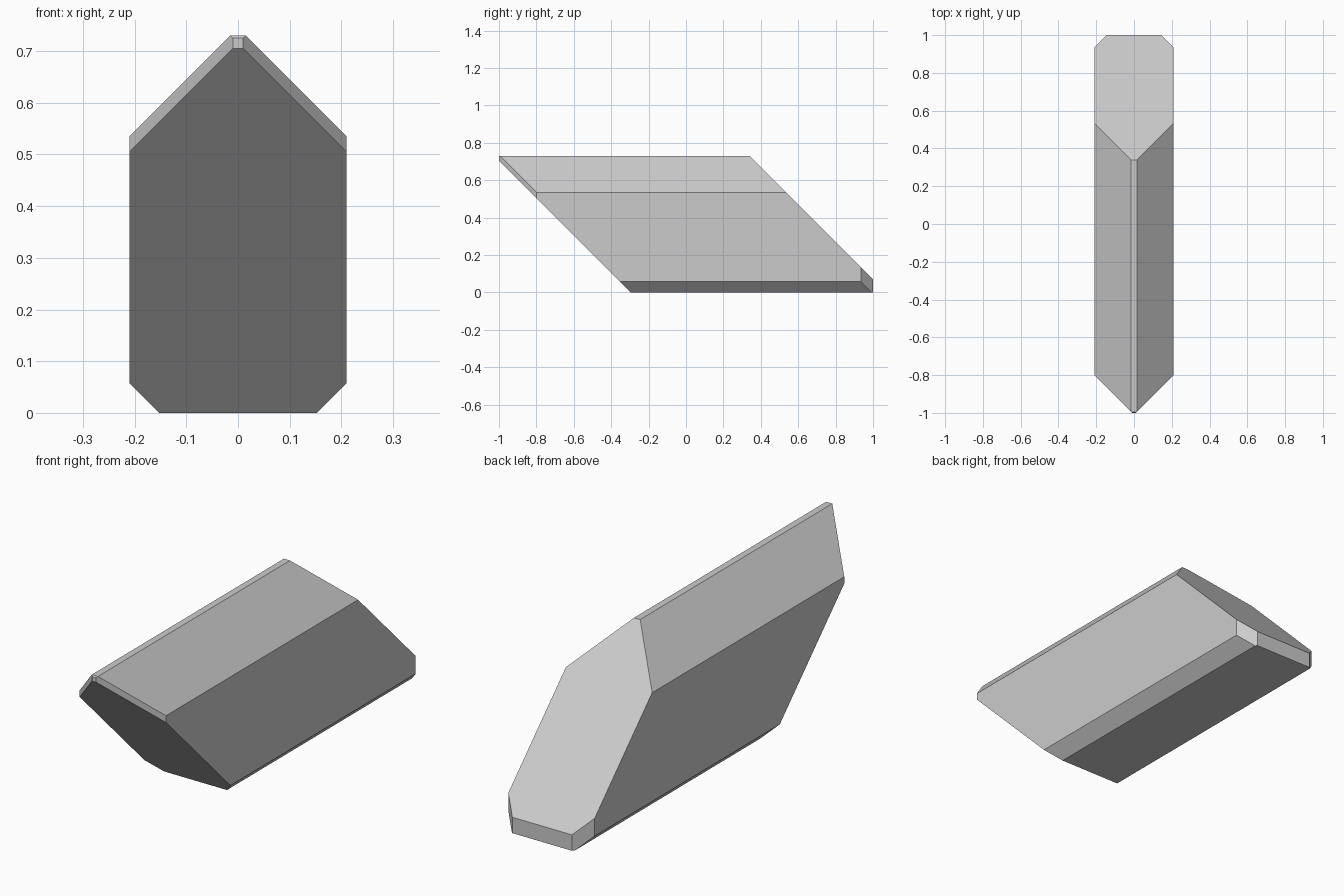
import bpy, bmesh
from mathutils import Vector, Matrix

if "Cube" in bpy.data.objects:
    bpy.data.objects.remove(bpy.data.objects["Cube"])


def cut(bm, normal, d):
    """Slice off everything beyond normal . p = d and cap the opening."""
    n = Vector(normal)
    res = bmesh.ops.bisect_plane(
        bm, geom=bm.verts[:] + bm.edges[:] + bm.faces[:], dist=1e-6,
        plane_co=n * (d / n.length_squared), plane_no=n, clear_outer=True)
    edges = [e for e in res["geom_cut"] if isinstance(e, bmesh.types.BMEdge) and e.is_boundary]
    if edges:
        bmesh.ops.contextual_create(bm, geom=edges)


# Block giving the side, bottom, top, front and back faces
bm = bmesh.new()
bmesh.ops.create_cube(bm, size=1, matrix=Matrix.Translation((0, 0, 0.365)) @ Matrix.Diagonal((0.42, 2, 0.73, 1)))

# Long sloped ends
cut(bm, (0, 1, 1), 1.07)
cut(bm, (0, -1, -1), 0.295)

# Mirrored 45 degree cuts
for s in (1, -1):
    cut(bm, (s, 0, 1), 0.745)     # roof slopes
    cut(bm, (s, 0, -1), 0.153)    # lower edges
    cut(bm, (s, 1, 0), 1.145)     # back corners
    cut(bm, (s, -1, 0), 1.01)     # front corners

# Tiny bevel at the front tip
cut(bm, (0, -1, 1), 1.725)

bmesh.ops.recalc_face_normals(bm, faces=bm.faces)
mesh = bpy.data.meshes.new("slanted_block")
bm.to_mesh(mesh)
bm.free()
bpy.context.collection.objects.link(bpy.data.objects.new("slanted_block", mesh))
